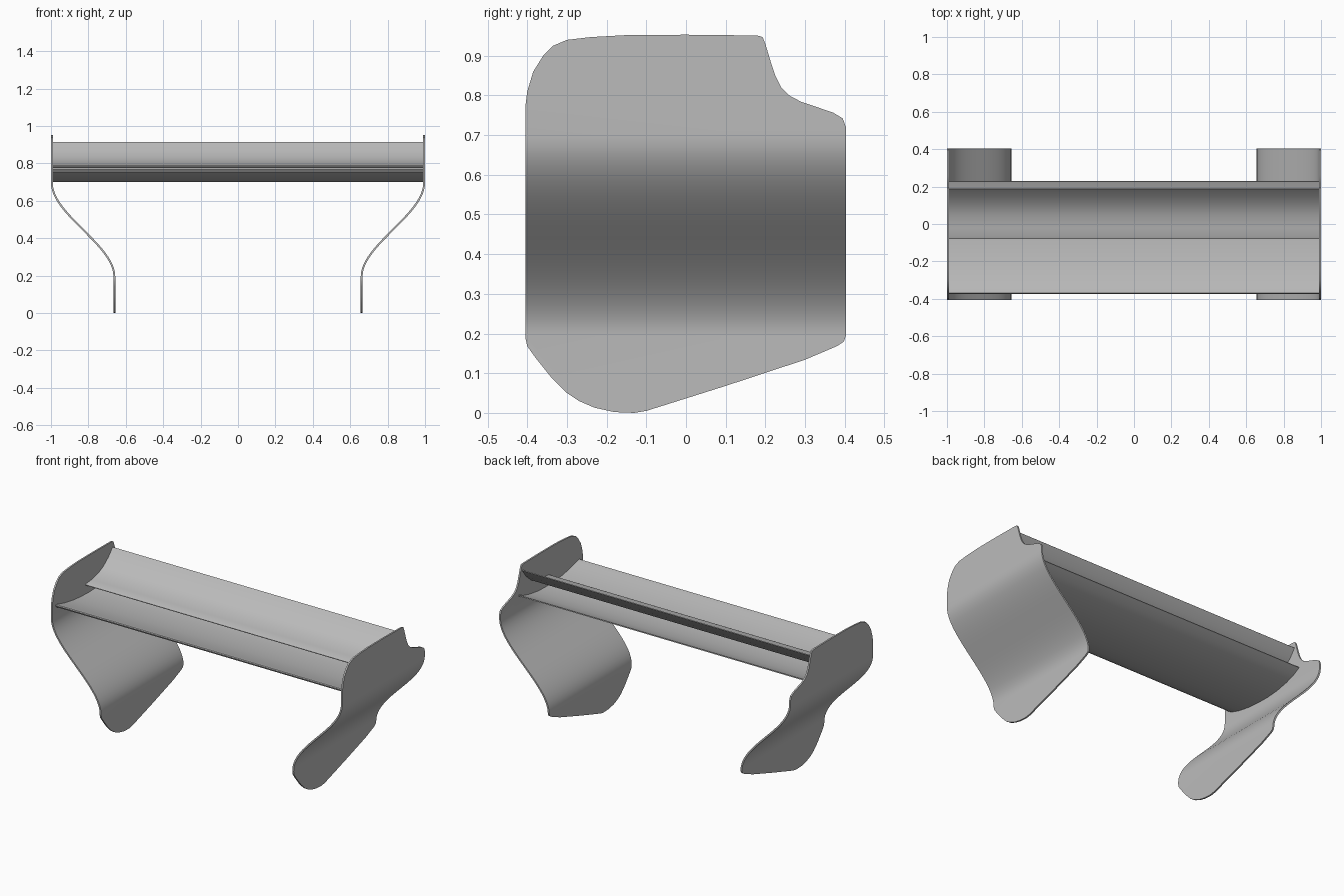
import bpy, bmesh
from mathutils import Vector

if "Cube" in bpy.data.objects:
    bpy.data.objects.remove(bpy.data.objects["Cube"])

grey = bpy.data.materials.new("grey")
grey.diffuse_color = (0.5, 0.5, 0.5, 1)
grey.use_nodes = True
grey.node_tree.nodes["Principled BSDF"].inputs["Base Color"].default_value = grey.diffuse_color


def finish(bm, name, angle):
    """Turn a bmesh into a grey object with sharp edges kept."""
    bmesh.ops.recalc_face_normals(bm, faces=bm.faces[:])
    me = bpy.data.meshes.new(name)
    bm.to_mesh(me)
    bm.free()
    ob = bpy.data.objects.new(name, me)
    bpy.context.collection.objects.link(ob)
    me.materials.append(grey)
    bpy.ops.object.select_all(action='DESELECT')
    ob.select_set(True)
    bpy.context.view_layer.objects.active = ob
    bpy.ops.object.shade_smooth_by_angle(angle=angle)
    return ob


# side plates: outline in y and z, bent inwards towards the feet
OUTLINE = [(-.405, .77), (-.40, .81), (-.385, .86), (-.36, .90), (-.335, .925),
           (-.30, .94), (-.24, .947), (-.15, .952), (0, .953), (.18, .951),
           (.193, .947), (.20, .93), (.215, .88), (.225, .85), (.24, .82),
           (.26, .80), (.29, .784), (.37, .757), (.395, .742), (.403, .72),
           (.403, .195), (.398, .18), (.38, .168), (.30, .134), (.10, .068),
           (-.10, .005), (-.13, 0), (-.18, .002), (-.23, .013), (-.27, .03),
           (-.30, .05), (-.34, .09), (-.38, .14), (-.40, .168), (-.405, .19)]
BEND_LOW, BEND_HIGH, X_LOW, X_HIGH, THICK = .195, .695, .661, .995, .010


def plate_x(z):
    t = min(max((z - BEND_LOW) / (BEND_HIGH - BEND_LOW), 0), 1)
    return X_LOW + (X_HIGH - X_LOW) * t * t * (3 - 2 * t)


def side_plate(name, side):
    bm = bmesh.new()
    bm.faces.new([bm.verts.new((0, y, z)) for y, z in OUTLINE])
    steps = 24
    for i in range(steps + 1):
        z = BEND_LOW + (BEND_HIGH - BEND_LOW) * i / steps
        bmesh.ops.bisect_plane(bm, geom=bm.verts[:] + bm.edges[:] + bm.faces[:],
                               plane_co=(0, 0, z), plane_no=(0, 0, 1))
    # thicken along the direction across the bend
    ext = bmesh.ops.extrude_face_region(bm, geom=bm.faces[:], use_keep_orig=True)
    outer = {g for g in ext["geom"] if isinstance(g, bmesh.types.BMVert)}
    for v in bm.verts:
        z = v.co.z
        slope = (plate_x(z + .001) - plate_x(z - .001)) / .002
        n = Vector((1, 0, -slope)).normalized()
        v.co.x = plate_x(z)
        v.co += n * (THICK / 2 if v in outer else -THICK / 2)
        v.co.x *= side
    return finish(bm, name, .6)


# wing blades: camber line points with a thickness, spanning both plates
def blade(name, points, angle):
    bm = bmesh.new()
    loop = []
    for i, (y, z, t) in enumerate(points):
        a, b = points[max(i - 1, 0)], points[min(i + 1, len(points) - 1)]
        d = Vector((b[0] - a[0], b[1] - a[1])).normalized()
        n = Vector((-d.y, d.x)) * t / 2
        loop.append(((y + n.x, z + n.y), (y - n.x, z - n.y)))
    ring = [p[0] for p in loop] + [p[1] for p in reversed(loop)]
    face = bm.faces.new([bm.verts.new((-.99, y, z)) for y, z in ring])
    ext = bmesh.ops.extrude_face_region(bm, geom=[face], use_keep_orig=True)
    for g in ext["geom"]:
        if isinstance(g, bmesh.types.BMVert):
            g.co.x = .99
    return finish(bm, name, angle)


side_plate("left_side_plate", -1)
side_plate("right_side_plate", 1)
blade("main_wing", [(-.371, .768, .006), (-.364, .762, .016), (-.34, .752, .022),
                    (-.28, .735, .025), (-.20, .721, .025), (-.12, .714, .025),
                    (-.04, .712, .024), (.04, .717, .021), (.12, .731, .017),
                    (.18, .749, .012), (.228, .772, .006)], .5)
blade("upper_flap", [(-.08, .781, .004), (-.07, .782, .012), (-.02, .785, .015),
                     (.05, .801, .015), (.10, .826, .013), (.15, .867, .010),
                     (.188, .914, .005)], .5)
